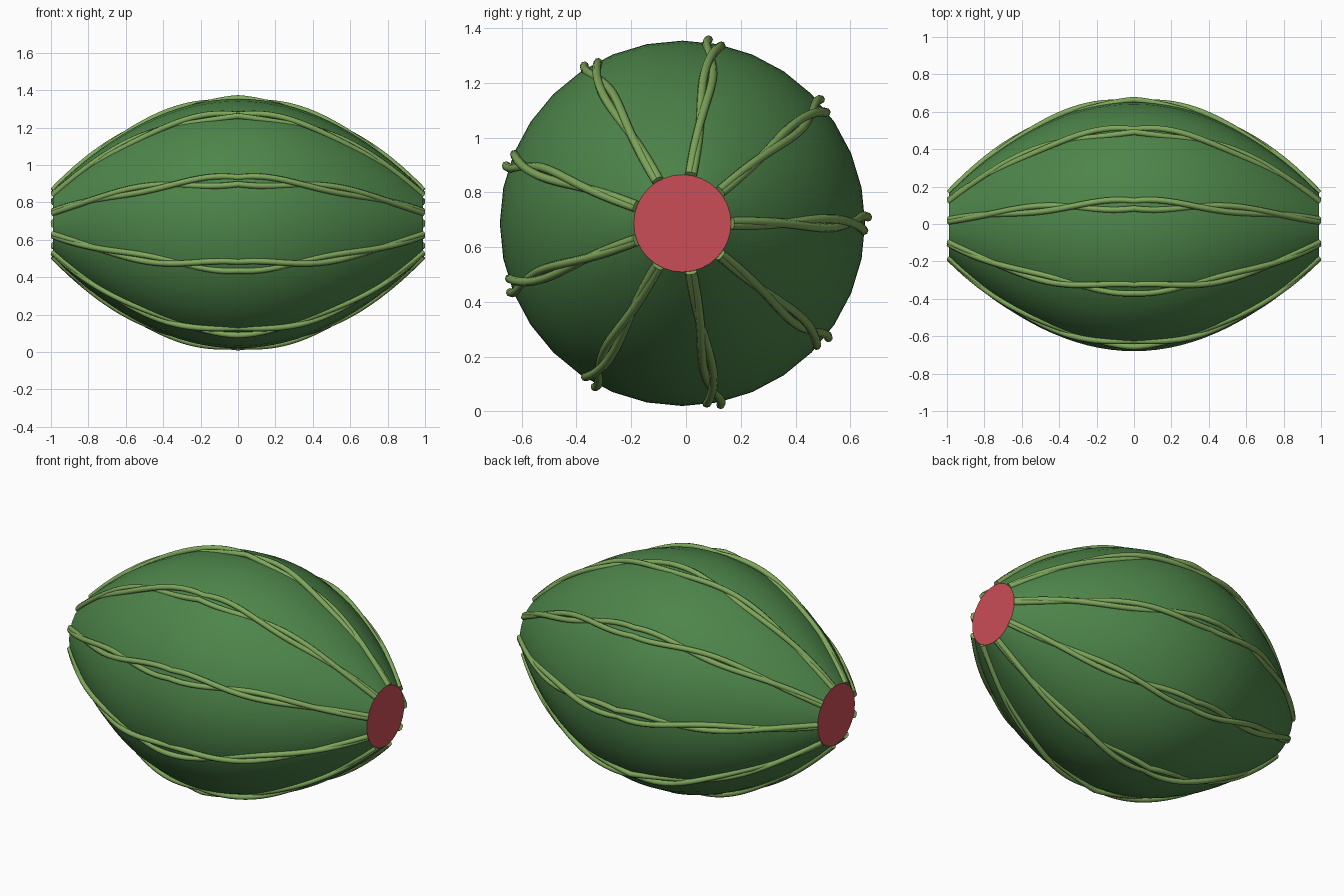
import bpy, bmesh, math

if "Cube" in bpy.data.objects:
    bpy.data.objects.remove(bpy.data.objects["Cube"])

CY, CZ = -0.013, 0.687      # long axis of the fruit runs along x through here
END = 0.99                  # cut ends
SIDES, RINGS = 32, 32
VINES = 9


def material(name, rgb):
    m = bpy.data.materials.new(name)
    m.diffuse_color = (*rgb, 1)
    m.use_nodes = True
    m.node_tree.nodes["Principled BSDF"].inputs["Base Color"].default_value = m.diffuse_color
    return m


rind = material("rind green", (0.075, 0.235, 0.068))
vine_green = material("vine green", (0.21, 0.385, 0.105))
flesh = material("flesh red", (0.6, 0.074, 0.095))


def radius(x):
    """Barrel profile, between a circular arc and a cosine bulge."""
    arc = math.sqrt(1.25 ** 2 - x * x) - 0.583
    bulge = 0.167 + 0.5 * math.cos(math.pi / 2 * x)
    return 0.5 * (arc + bulge)


def polar(x, r, a, side=0.0):
    """Point at radius r and angle a about the axis, shifted sideways."""
    return (x, CY + r * math.cos(a) - side * math.sin(a),
            CZ + r * math.sin(a) + side * math.cos(a))


# Lathed body with flat cut ends
bm = bmesh.new()
rings = []
for i in range(RINGS + 1):
    x = END * (2 * i / RINGS - 1)
    rings.append([bm.verts.new(polar(x, radius(x), 2 * math.pi * j / SIDES))
                  for j in range(SIDES)])
for r0, r1 in zip(rings, rings[1:]):
    for j in range(SIDES):
        k = (j + 1) % SIDES
        bm.faces.new((r0[j], r0[k], r1[k], r1[j]))
for ring in (rings[0], rings[-1]):
    bm.faces.new(ring).material_index = 1
bmesh.ops.recalc_face_normals(bm, faces=bm.faces[:])
mesh = bpy.data.meshes.new("body")
bm.to_mesh(mesh)
bm.free()
body = bpy.data.objects.new("body", mesh)
bpy.context.collection.objects.link(body)
mesh.materials.append(rind)
mesh.materials.append(flesh)
bpy.context.view_layer.objects.active = body
body.select_set(True)
bpy.ops.object.shade_smooth_by_angle(angle=math.radians(35))


# Twisted pairs of vines, mirrored about the middle
def vine(name, angle, turn):
    curve = bpy.data.curves.new(name, 'CURVE')
    curve.dimensions = '3D'
    curve.bevel_depth = 0.016
    curve.bevel_resolution = 2
    curve.use_fill_caps = True
    spline = curve.splines.new('POLY')
    n = 48
    spline.points.add(n)
    for i, p in enumerate(spline.points):
        x = END * (2 * i / n - 1)
        d = abs(x)
        phase = 2 * math.pi * (d - 0.1) / 0.9 + turn
        spread = 1 - 0.8 * d
        side = -0.029 * spread * math.cos(phase)
        lift = 0.014 * spread * math.sin(phase)
        p.co = (*polar(x, radius(x) + 0.001 + lift, angle, side), 1)
    spline.use_smooth = True
    curve.materials.append(vine_green)
    obj = bpy.data.objects.new(name, curve)
    bpy.context.collection.objects.link(obj)


for k in range(VINES):
    a = 2 * math.pi * k / VINES
    vine(f"vine_{k + 1}_upper_strand", a, 0)
    vine(f"vine_{k + 1}_lower_strand", a, math.pi)
